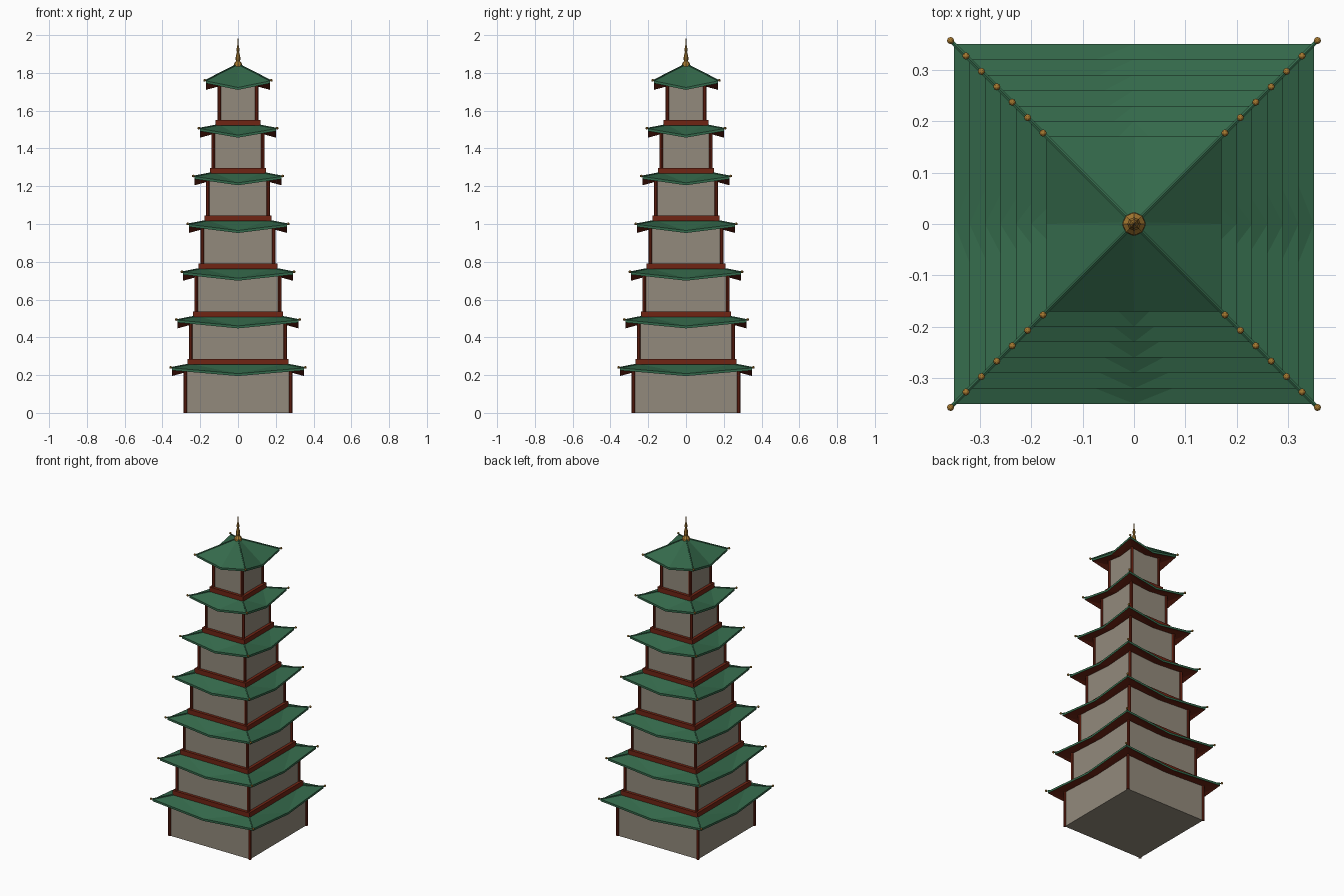
import bpy, bmesh, math
from mathutils import Vector

if "Cube" in bpy.data.objects:
    bpy.data.objects.remove(bpy.data.objects["Cube"])


def mat(name, rgb):
    m = bpy.data.materials.new(name)
    m.diffuse_color = (*rgb, 1)
    m.use_nodes = True
    m.node_tree.nodes["Principled BSDF"].inputs["Base Color"].default_value = m.diffuse_color
    return m


STONE = mat("taupe_wall", (0.29, 0.255, 0.20))
RED = mat("dark_red_wood", (0.16, 0.018, 0.007))
GREEN = mat("green_tile", (0.034, 0.14, 0.069))
GOLD = mat("gold", (0.38, 0.19, 0.03))


def finish(name, bm, *mats):
    bmesh.ops.recalc_face_normals(bm, faces=bm.faces)
    me = bpy.data.meshes.new(name)
    bm.to_mesh(me)
    bm.free()
    for m in mats:
        me.materials.append(m)
    ob = bpy.data.objects.new(name, me)
    bpy.context.collection.objects.link(ob)
    return ob


def box(name, half, z0, z1, m):
    bm = bmesh.new()
    bmesh.ops.create_cube(bm, size=1)
    for v in bm.verts:
        v.co = (v.co.x * 2 * half, v.co.y * 2 * half, z0 + (v.co.z + .5) * (z1 - z0))
    return finish(name, bm, m)


def rod(bm, a, b, r, sides):
    a, b = Vector(a), Vector(b)
    d = b - a
    mtx = d.to_track_quat('Z', 'Y').to_matrix().to_4x4()
    mtx.translation = (a + b) / 2
    bmesh.ops.create_cone(bm, cap_ends=True, segments=sides, radius1=r, radius2=r,
                          depth=d.length, matrix=mtx)


CORNERS = [(-1, -1), (1, -1), (1, 1), (-1, 1)]
RING = [(-1, -1), (0, -1), (1, -1), (1, 0), (1, 1), (0, 1), (-1, 1), (-1, 0)]


def roof(name, eave, inner, wall, z_in, z_corner, z_mid, z_wall):
    """Hipped roof whose eaves dip from raised corners to the middle."""
    bm = bmesh.new()
    t = 0.013

    def ring(h, zc, zm):
        return [bm.verts.new((x * h, y * h, zc if x and y else zm)) for x, y in RING]
    rings = [ring(inner, z_in, z_in), ring(eave, z_corner, z_mid),
             ring(eave, z_corner - t, z_mid - t), ring(wall, z_wall + .012, z_wall)]
    for k in range(3):
        a, b = rings[k], rings[k + 1]
        for i in range(8):
            j = (i + 1) % 8
            # split each panel so the crease runs from the inner edge to the eave middle
            if i % 2:
                tris = ((a[i], a[j], b[i]), (a[j], b[j], b[i]))
            else:
                tris = ((a[i], a[j], b[j]), (a[i], b[j], b[i]))
            for tri in tris:
                f = bm.faces.new(tri)
                f.material_index = 1 if k == 2 else 0
    return finish(name, bm, GREEN, RED)


N = 7
for i in range(N):
    w = 0.28 - 0.03 * i              # wall half width
    e = 0.35 - 0.03 * i              # eave half width
    base = 0.0 if i == 0 else 0.255 + 0.2533 * (i - 1)
    zc = 0.238 + 0.2533 * i          # raised eave corner
    zm = 0.208 + 0.2525 * i          # eave middle
    last = i == N - 1
    z_in = 1.845 if last else 0.259 + 0.2533 * i
    inner = 0.004 if last else w - 0.03
    tag = f"_{i + 1}"

    box("wall" + tag, w, base, zm + 0.018, STONE)
    if i:
        box("floor_band" + tag, w + 0.018, base, base + 0.029, RED)

    # corner posts
    bm = bmesh.new()
    for x, y in CORNERS:
        rod(bm, (x * w, y * w, base), (x * w, y * w, zm + 0.018), 0.009, 8)
    finish("corner_posts" + tag, bm, RED)

    roof("roof" + tag, e, inner, w, z_in, zc, zm, zm + 0.006)

    # hip ridges
    bm = bmesh.new()
    for x, y in CORNERS:
        rod(bm, (x * inner, y * inner, z_in), (x * (e + .004), y * (e + .004), zc + .001), 0.004, 6)
    finish("hip_ridges" + tag, bm, GREEN)

    # gold eave tips
    bm = bmesh.new()
    for x, y in CORNERS:
        s = bmesh.ops.create_uvsphere(bm, u_segments=8, v_segments=6, radius=0.007)
        bmesh.ops.translate(bm, verts=s["verts"], vec=(x * (e + .007), y * (e + .007), zc + .003))
    finish("eave_tips" + tag, bm, GOLD)

# spire turned from a profile
profile = [(.0, 1.832), (.023, 1.834), (.022, 1.848), (.011, 1.862), (.013, 1.876), (.010, 1.895),
           (.006, 1.91), (.009, 1.922), (.004, 1.945), (.0, 2.0)]
bm = bmesh.new()
vs = [bm.verts.new((r, 0, z)) for r, z in profile]
es = [bm.edges.new(p) for p in zip(vs, vs[1:])]
bmesh.ops.spin(bm, geom=vs + es, cent=(0, 0, 0), axis=(0, 0, 1), angle=2 * math.pi, steps=8)
bmesh.ops.remove_doubles(bm, verts=bm.verts, dist=1e-5)
finish("spire", bm, GOLD)
